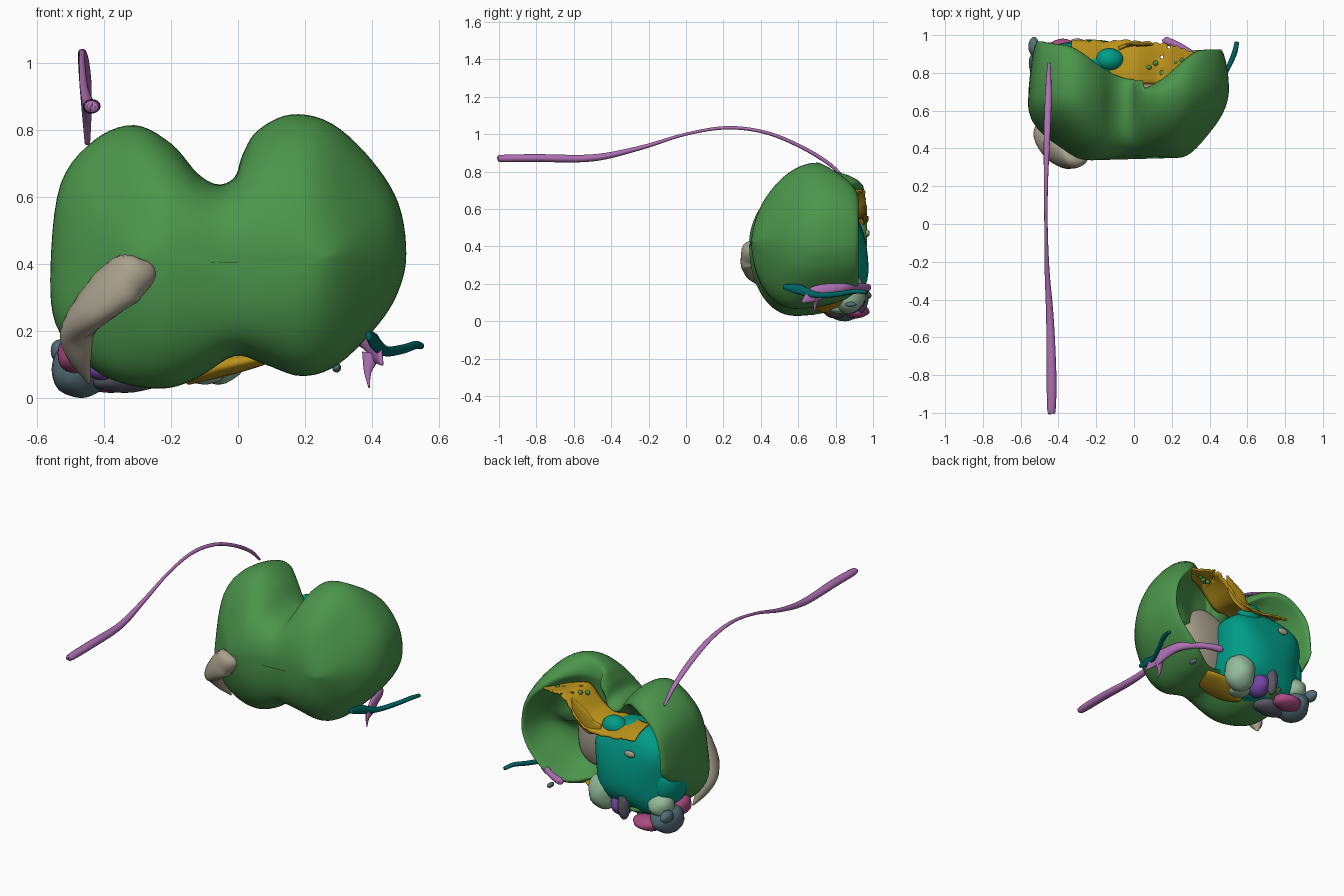
import bpy, bmesh, math, random
from mathutils import Vector

if "Cube" in bpy.data.objects:
    bpy.data.objects.remove(bpy.data.objects["Cube"])

random.seed(4)


def spline(pts, steps, closed=False):
    """Catmull-Rom through tuples of any size."""
    n, out = len(pts), []
    get = (lambda i: pts[i % n]) if closed else (lambda i: pts[max(0, min(n - 1, i))])
    for i in range(n if closed else n - 1):
        for k in range(steps):
            t = k / steps
            out.append([0.5 * (2 * b + (c - a) * t + (2 * a - 5 * b + 4 * c - d) * t * t
                               + (3 * b - a - 3 * c + d) * t ** 3)
                        for a, b, c, d in zip(get(i - 1), get(i), get(i + 1), get(i + 2))])
    if not closed:
        out.append(list(pts[-1]))
    return out


def smooth(a, b, x):
    t = max(0, min(1, (x - a) / (b - a)))
    return t * t * (3 - 2 * t)


def finish(name, bm, color):
    bmesh.ops.recalc_face_normals(bm, faces=bm.faces[:])
    for f in bm.faces:
        f.smooth = True
    me = bpy.data.meshes.new(name)
    bm.to_mesh(me)
    bm.free()
    ob = bpy.data.objects.new(name, me)
    bpy.context.collection.objects.link(ob)
    mat = bpy.data.materials.new(name + "_colour")
    mat.diffuse_color = (*color, 1)
    mat.use_nodes = True
    mat.node_tree.nodes["Principled BSDF"].inputs["Base Color"].default_value = mat.diffuse_color
    me.materials.append(mat)
    return ob


def loft(name, rings, color):
    bm = bmesh.new()
    vs = [[bm.verts.new(p) for p in r] for r in rings]
    n = len(vs[0])
    for a, b in zip(vs, vs[1:]):
        for i in range(n):
            bm.faces.new((a[i], a[(i + 1) % n], b[(i + 1) % n], b[i]))
    bm.faces.new(vs[0])
    bm.faces.new(vs[-1])
    return finish(name, bm, color)


def tube(name, pts, color, side=(1, 0, 0), sides=16):
    """Points are x, y, z, half width along side, half thickness."""
    path = spline(pts, 8)
    rings = []
    for i, p in enumerate(path):
        d = Vector(path[min(i + 1, len(path) - 1)][:3]) - Vector(path[max(i - 1, 0)][:3])
        d.normalize()
        u = Vector(side)
        u = (u - d * u.dot(d)).normalized()
        v = d.cross(u)
        w, h = max(p[3], .002), max(p[4], .002)
        rings.append([Vector(p[:3]) + u * w * math.cos(a) + v * h * math.sin(a)
                      for a in (2 * math.pi * k / sides for k in range(sides))])
    return loft(name, rings, color)


def blob(name, c, r, color, power=1.0, bump=0.0, seg=32):
    """Ellipsoid; power below 1 makes it boxier, bump adds soft waves."""
    bm = bmesh.new()
    bmesh.ops.create_uvsphere(bm, u_segments=seg, v_segments=seg // 2, radius=1)
    for v in bm.verts:
        k = 1 + bump * math.sin(4 * v.co.x + 1) * math.cos(5 * v.co.z + v.co.y)
        v.co = Vector([c[i] + r[i] * k * math.copysign(abs(v.co[i]) ** power, v.co[i])
                       for i in range(3)])
    return finish(name, bm, color)


GREEN, TAN, TEAL = (.07, .30, .07), (.40, .36, .27), (.0, .33, .24)
ORANGE, MAUVE, MINT = (.50, .29, .01), (.42, .16, .45), (.30, .50, .33)
SLATE, VIOLET, GREY, PINK = (.09, .16, .19), (.17, .06, .36), (.10, .10, .13), (.40, .07, .22)

# Two-lobed green cup: front outline swept over a dome, then folded into a hollow back
outline = [(-.06, .638), (-.12, .67), (-.2, .76), (-.31, .815), (-.43, .77), (-.53, .64),
           (-.56, .4), (-.545, .22), (-.45, .1), (-.35, .045), (-.22, .028), (-.12, .06),
           (-.01, .125), (.08, .10), (.19, .065), (.3, .10), (.42, .22), (.48, .32),
           (.503, .43), (.48, .58), (.4, .71), (.28, .82), (.16, .847), (.06, .8),
           (.015, .73), (-.01, .66)]
outline = spline(outline, 5, True)
N = len(outline)
# softened outline, used toward the middle so the front has only shallow grooves
soft = [[sum(outline[(i + k) % N][c] for k in range(-12, 13)) / 25 for c in (0, 1)]
        for i in range(N)]


def cup_ring(s, depth):
    ring = []
    for (x, z), (sx, sz) in zip(outline, soft):
        w = s ** 3 if depth is None else 1
        ox, oz = x * w + sx * (1 - w), z * w + sz * (1 - w)
        px, pz = ox * (.55 + .45 * s), .42 + (oz - .42) * s
        mid = .65 + .13 * (z - .42) + .07 * smooth(.2, .5, x)
        if depth is None:
            p = 2.1 - .15 * smooth(.2, .5, abs(x)) + .35 * smooth(.4, .1, z)
            front = .33 + .015 * smooth(0, .2, px) + .03 * math.exp(-((px + .02) / .16) ** 2)
            y = mid - (mid - front) * (1 - s ** p) ** (1 / p)
            y += .04 * smooth(.2, .42, abs(px)) * (1 - s ** 6)
        else:
            lobe = smooth(0, .4, abs(x + .02))
            rim = .77 + lobe * (.20 if x < 0 else .155)
            rim -= .07 * smooth(.6, .84, z) * smooth(.45, .15, x) * (1 if x > .05 else .3)
            rim -= .17 * smooth(-.3, -.5, x) * smooth(.4, .22, z)
            y = mid + (rim - mid) * depth
        ring.append((px, y, pz))
    return ring


rings = [cup_ring(math.sin(math.pi / 2 * (.03 + .97 * k / 18)), None) for k in range(19)]
rings += [cup_ring(s, d) for s, d in ((.985, .27), (.955, .52), (.915, .74), (.87, .9), (.82, .99),
                                      (.79, .99), (.755, .9), (.70, .7), (.6, .42),
                                      (.45, .2), (.28, .08), (.08, .04))]
loft("green_cup", rings, GREEN)

# Long thin tail reaching forward from the top of the left lobe
tube("long_tail", [(-.438, -1, .87, .008, .008), (-.437, -.985, .87, .022, .019),
                   (-.437, -.8, .872, .026, .021), (-.445, -.5, .873, .02, .019),
                   (-.46, -.25, .925, .013, .012), (-.466, 0, 1.0, .009, .008),
                   (-.466, .22, 1.034, .011, .009), (-.462, .42, 1.01, .016, .009),
                   (-.456, .6, .94, .018, .01), (-.452, .76, .845, .014, .01),
                   (-.45, .85, .76, .008, .006)], MAUVE)

# Curved tan tusk on the lower left front
tube("front_tusk", [(-.262, .38, .385, .012, .02), (-.285, .355, .372, .05, .045),
                    (-.34, .35, .35, .08, .055), (-.42, .40, .285, .09, .055),
                    (-.475, .47, .21, .065, .05), (-.475, .52, .13, .038, .04),
                    (-.445, .57, .045, .004, .006)], TAN, side=(.5, 0, .85))

# Tan core inside the hollow of the right lobe
blob("inner_core", (.06, .67, .38), (.19, .09, .22), TAN, .9, .03)

# Teal body filling the back of the left lobe
blob("teal_body", (-.25, .79, .33), (.27, .18, .27), TEAL, .78, .05, 40)
blob("teal_knob", (-.13, .87, .56), (.075, .06, .06), TEAL)
blob("teal_side_lobe", (-.45, .79, .29), (.09, .13, .15), TEAL)
blob("tan_spot", (-.3, .97, .47), (.035, .012, .02), TAN, seg=16)

# Ragged orange sheet across the upper back
bm = bmesh.new()
NU, NV = 36, 10
grid = []
for i in range(NU + 1):
    x = -.33 + .67 * i / NU
    col = []
    for j in range(NV + 1):
        t = j / NV
        y0 = .74 + .09 * smooth(.1, .33, abs(x))
        y1 = .97 - .6 * max(0, x) ** 2 + random.uniform(-.008, .008)
        z0 = .60 + .10 * smooth(0, .15, x)
        z1 = .55 + .15 * smooth(.0, .2, x)
        col.append(bm.verts.new((x, y0 + (y1 - y0) * t,
                                 z0 + (z1 - z0) * t * t + .012 * math.sin(14 * x))))
    grid.append(col)
for i in range(NU):
    for j in range(NV):
        if not (i > 20 and random.random() < .03):
            bm.faces.new((grid[i][j], grid[i + 1][j], grid[i + 1][j + 1], grid[i][j + 1]))
sheet = finish("orange_sheet", bm, ORANGE)
sheet.modifiers.new("thickness", "SOLIDIFY").thickness = .012
tube("orange_flap", [(-.08, .93, .56, .02, .01), (-.02, .95, .56, .05, .01),
                     (.05, .95, .62, .05, .01), (.10, .95, .70, .005, .004)], ORANGE, side=(0, 0, 1))
for k in range(7):
    blob("green_bead", (.08 + .035 * k, .84 + random.uniform(-.02, .03), .69),
         (.014, .014, .014), GREEN, seg=12)

# Orange lining showing under the middle
tube("orange_underside", [(-.15, .78, .05, .02, .012), (-.08, .75, .085, .08, .03),
                          (.0, .74, .105, .10, .03), (.08, .75, .12, .08, .02),
                          (.15, .76, .14, .02, .01)], ORANGE, side=(0, 1, 0))

# Small rounded bodies clustered at the lower back left: centre, radii, colour
cluster = {
    "mint_lobe": ((-.06, .87, .15), (.09, .09, .11), MINT),
    "mint_side_lobe": ((-.45, .88, .17), (.075, .08, .07), MINT),
    "mint_under_lobe": ((-.10, .82, .075), (.06, .07, .035), MINT),
    "slate_lobe": ((-.47, .85, .085), (.088, .11, .085), SLATE),
    "slate_back_knob": ((-.53, .94, .14), (.03, .05, .035), SLATE),
    "pink_lobe": ((-.49, .75, .13), (.05, .08, .055), PINK),
    "pink_under_lobe": ((-.38, .91, .055), (.09, .07, .04), PINK),
    "violet_lobe": ((-.40, .77, .085), (.05, .06, .035), VIOLET),
    "violet_back_lobe": ((-.19, .88, .11), (.06, .075, .07), VIOLET),
    "grey_lobe": ((-.34, .80, .06), (.11, .07, .045), GREY),
    "grey_back_spindle": ((-.24, .94, .13), (.035, .035, .085), GREY),
    "stray_bead": ((.295, .88, .09), (.013, .03, .014), SLATE),
}
for name, (c, r, col) in cluster.items():
    blob(name, c, r, col, 1, .05, 24)

# Two slim straps at the lower right
tube("mauve_strap", [(.43, .62, .10, .005, .005), (.415, .68, .14, .04, .014),
                     (.395, .75, .165, .035, .02), (.36, .85, .18, .025, .02),
                     (.26, .93, .185, .018, .018), (.17, .97, .18, .02, .02),
                     (.155, .98, .18, .004, .004)], MAUVE, side=(0, 0, 1))
tube("mauve_spike", [(.40, .70, .13, .03, .015), (.388, .69, .08, .012, .008),
                     (.392, .68, .03, .002, .002)], MAUVE)
tube("teal_strap", [(.39, .52, .185, .012, .008), (.405, .6, .17, .026, .012),
                    (.44, .7, .14, .016, .012), (.49, .81, .145, .014, .012),
                    (.53, .9, .158, .012, .014), (.545, .965, .155, .01, .012)],
     (.0, .13, .13), side=(0, 0, 1))
